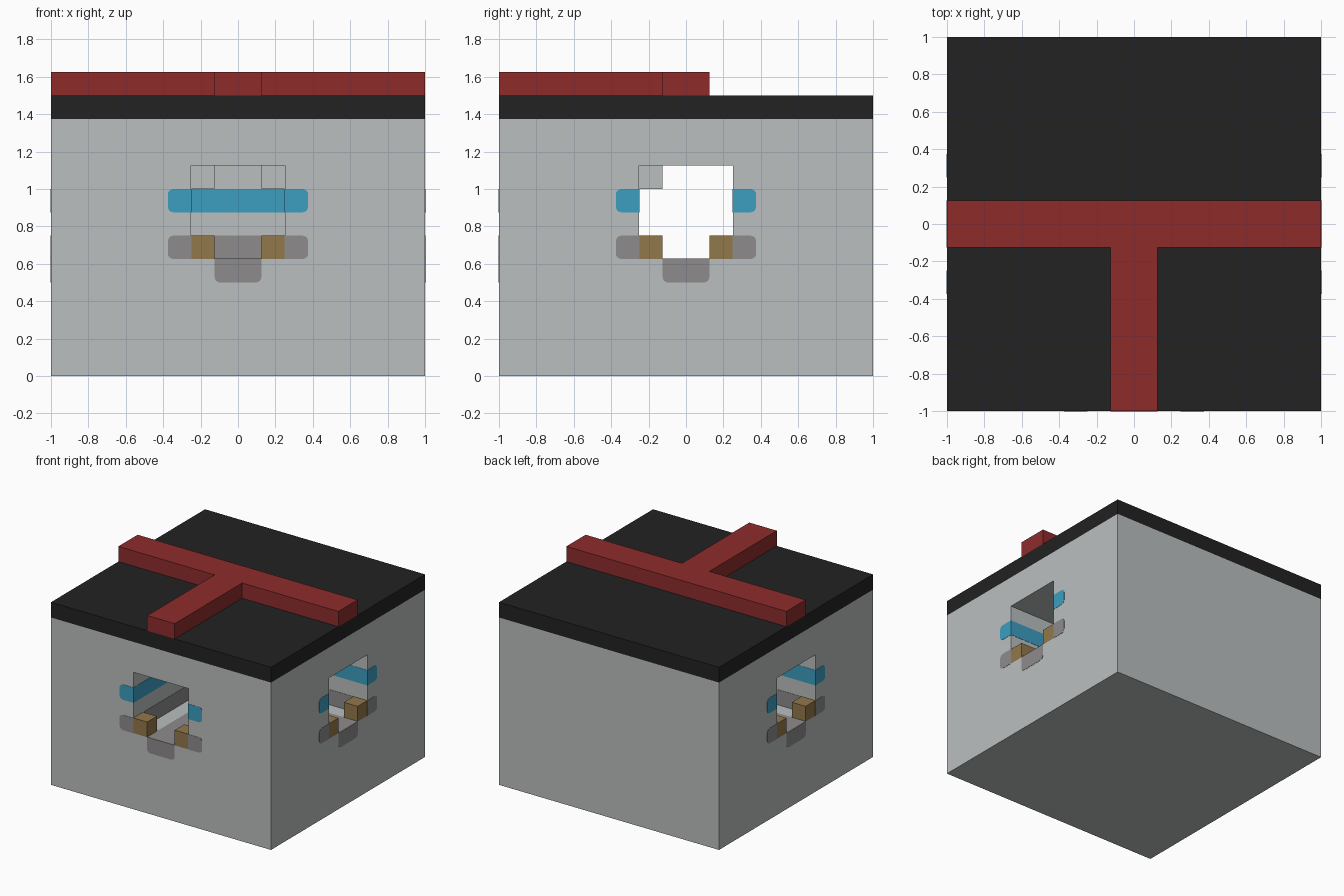
import bpy, bmesh
from mathutils import Vector

if "Cube" in bpy.data.objects:
    bpy.data.objects.remove(bpy.data.objects["Cube"], do_unlink=True)

U = 0.125      # basic module
T = 0.002      # half thickness of painted plates


def material(name, rgb):
    lin = [((c / 255 + 0.055) / 1.055) ** 2.4 for c in rgb] + [1]
    m = bpy.data.materials.new(name)
    m.use_nodes = True
    m.diffuse_color = lin
    m.node_tree.nodes["Principled BSDF"].inputs["Base Color"].default_value = lin
    return m


STONE = material("pale stone", (187, 191, 191))
BLACK = material("black", (34, 34, 34))
RED = material("dark red", (142, 43, 43))
BLUE = material("blue", (60, 158, 192))
GREY = material("mid grey", (141, 139, 139))
BROWN = material("brown", (146, 120, 76))


def finish(name, bm, mat):
    bmesh.ops.recalc_face_normals(bm, faces=bm.faces)
    me = bpy.data.meshes.new(name)
    bm.to_mesh(me)
    bm.free()
    me.materials.append(mat)
    ob = bpy.data.objects.new(name, me)
    bpy.context.collection.objects.link(ob)
    return ob


def box(name, a, b, mat, outward=None):
    """Box between two corners; outward rounds the two corners on that end."""
    a, b = Vector(a), Vector(b)
    mid, size = (a + b) / 2, b - a
    bm = bmesh.new()
    bmesh.ops.create_cube(bm, size=1)
    for v in bm.verts:
        v.co = mid + Vector(c * abs(s) for c, s in zip(v.co, size))
    if outward:
        thin = min(range(3), key=lambda i: abs(size[i]))
        ends = [e for e in bm.edges
                if abs((e.verts[0].co - e.verts[1].co)[thin]) > T
                and ((e.verts[0].co + e.verts[1].co) / 2 - mid).dot(Vector(outward)) > T]
        bmesh.ops.bevel(bm, geom=ends, offset=0.03, segments=4,
                        profile=0.5, affect='EDGES')
    return finish(name, bm, mat)


def tee(name, half, reach, z0, z1, mat):
    """T-shaped prism: bar along x, stem towards the front."""
    h, r = half, reach
    plan = [(-r, h), (-r, -h), (-h, -h), (-h, -r), (h, -r), (h, -h), (r, -h), (r, h)]
    bm = bmesh.new()
    face = bm.faces.new([bm.verts.new((x, y, z0)) for x, y in plan])
    ext = bmesh.ops.extrude_face_region(bm, geom=[face])
    top = [g for g in ext["geom"] if isinstance(g, bmesh.types.BMVert)]
    bmesh.ops.translate(bm, verts=top, vec=(0, 0, z1 - z0))
    return finish(name, bm, mat)


# Block with a T-shaped tunnel
FLOOR, CEIL, W = 5 * U, 9 * U, 2 * U
body = box("body", (-1, -1, 0), (1, 1, 11 * U), STONE)
cutter = tee("tunnel_cutter", W, 1.2, FLOOR, CEIL, STONE)
cutter.hide_render = True
mod = body.modifiers.new("tunnel", 'BOOLEAN')
mod.operation, mod.solver, mod.object = 'DIFFERENCE', 'EXACT', cutter
bpy.context.view_layer.objects.active = body
bpy.ops.object.modifier_apply(modifier=mod.name)
bpy.data.objects.remove(cutter, do_unlink=True)

# Roof slab and raised T marker
box("roof_slab", (-1, -1, 11 * U), (1, 1, 12 * U), BLACK)
tee("roof_marker", U, 1, 12 * U, 13 * U, RED)

# Painted floor band and its tabs below each mouth
tee("floor_band", U, 1 + T, FLOOR - T, FLOOR + T, GREY)
box("front_floor_tab", (-U, -1 - T, 4 * U), (U, -1 + T, FLOOR), GREY, (0, 0, -1))

# Painted wall bands: back wall once, the rest on both sides
for label, z, mat in (("lower", 5 * U, GREY), ("upper", 7 * U, BLUE)):
    top = z + U
    box(label + "_back_band", (-1 - T, W - T, z), (1 + T, W + T, top), mat)
    for side, s in (("left", 1), ("right", -1)):
        n = f"{side}_{label}_"
        box(n + "side_band", (s * W, -W - T, z), (s * (1 + T), -W + T, top), mat)
        box(n + "stem_band", (s * W - T, -1 - T, z), (s * W + T, -W, top), mat)
        box(n + "front_tab", (s * W, -1 - T, z), (s * 3 * U, -1 + T, top), mat, (s, 0, 0))
        for end, d in (("rear", 1), ("fore", -1)):
            box(n + end + "_tab", (s - T, d * W, z), (s + T, d * 3 * U, top), mat, (0, d, 0))

for side, s in (("left", 1), ("right", -1)):
    box(side + "_floor_tab", (s - T, -U, 4 * U), (s + T, U, FLOOR), GREY, (0, 0, -1))
    # Brown corner blocks at the mouths
    box(side + "_front_block", (s * U, -1, FLOOR), (s * W, -7 * U, 6 * U), BROWN)
    for end, d in (("rear", 1), ("fore", -1)):
        box(f"{side}_{end}_block", (s * 7 * U, d * U, FLOOR), (s, d * W, 6 * U), BROWN)
    # Ceiling corner blocks at the junction
    box(side + "_ceiling_block", (s * U, -W, 8 * U), (s * W, -U, CEIL), STONE)
